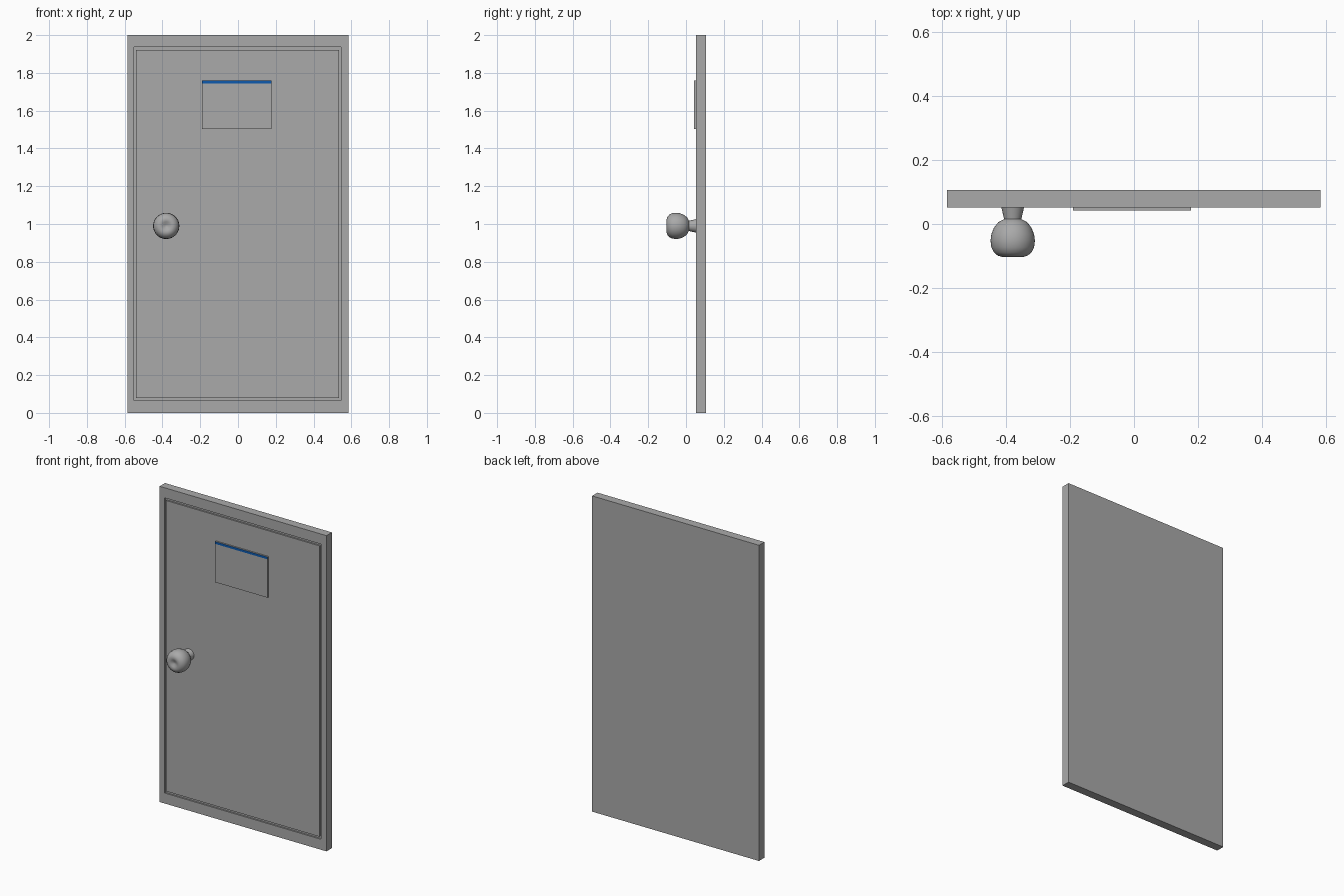
import bpy, bmesh, math

if "Cube" in bpy.data.objects:
    bpy.data.objects.remove(bpy.data.objects["Cube"])


def material(name, rgb):
    m = bpy.data.materials.new(name)
    m.diffuse_color = (*rgb, 1)
    m.use_nodes = True
    m.node_tree.nodes["Principled BSDF"].inputs["Base Color"].default_value = m.diffuse_color
    return m


grey = material("painted_grey", (0.40, 0.40, 0.40))
blue = material("blue_strip", (0.004, 0.10, 0.42))


def finish(bm, name, mat):
    bmesh.ops.recalc_face_normals(bm, faces=bm.faces)
    me = bpy.data.meshes.new(name)
    bm.to_mesh(me)
    bm.free()
    me.materials.append(mat)
    ob = bpy.data.objects.new(name, me)
    bpy.context.collection.objects.link(ob)
    return ob


def loft(rings):
    """Skin closed loops of points, capping both ends."""
    bm = bmesh.new()
    loops = [[bm.verts.new(p) for p in r] for r in rings]
    n = len(loops[0])
    for a, b in zip(loops, loops[1:]):
        for i in range(n):
            j = (i + 1) % n
            bm.faces.new((a[i], a[j], b[j], b[i]))
    bm.faces.new(loops[0])
    bm.faces.new(loops[-1])
    return bm


def rect(x0, x1, z0, z1, y):
    return [(x0, y, z0), (x1, y, z0), (x1, y, z1), (x0, y, z1)]


# door slab with a narrow rectangular groove cut in the front
FRONT, BACK, FLOOR = 0.052, 0.106, 0.062
slab = (-0.586, 0.584, 0, 2)
outer = (-0.55, 0.545, 0.066, 1.936)
inner = (-0.54, 0.535, 0.08, 1.922)
finish(loft([rect(*slab, BACK), rect(*slab, FRONT), rect(*outer, FRONT),
             rect(*outer, FLOOR), rect(*inner, FLOOR), rect(*inner, FRONT)]),
       "door_panel", grey)

# notice plate, with its front face split so the top band is blue
Z0, ZB, Z1, PY = 1.502, 1.745, 1.76, 0.042
plate = loft([rect(-0.191, 0.178, Z0, Z1, FRONT), rect(-0.191, 0.178, Z0, Z1, PY)])
bmesh.ops.bisect_plane(plate, geom=plate.verts[:] + plate.edges[:] + plate.faces[:],
                       plane_co=(0, 0, ZB), plane_no=(0, 0, 1))
plate_ob = finish(plate, "notice_plate", grey)
plate_ob.data.materials.append(blue)
for f in plate_ob.data.polygons:
    if f.normal.y < -0.9 and f.center.z > ZB:
        f.material_index = 1

# door knob: turned profile (radius, y) with tapered neck and dimpled front
profile = [(0.036, 0.054), (0.027, 0.015), (0.045, 0.006), (0.059, -0.012),
           (0.067, -0.032), (0.0695, -0.052), (0.067, -0.073), (0.059, -0.089),
           (0.047, -0.099), (0.034, -0.103), (0.022, -0.100), (0.010, -0.094),
           (0.002, -0.092)]
N = 40
rings = [[(-0.38 + r * math.cos(2 * math.pi * i / N), y,
           0.99 + r * math.sin(2 * math.pi * i / N)) for i in range(N)]
         for r, y in profile]
knob = finish(loft(rings), "door_knob", grey)
bpy.context.view_layer.objects.active = knob
knob.select_set(True)
bpy.ops.object.shade_smooth_by_angle(angle=math.radians(40))
